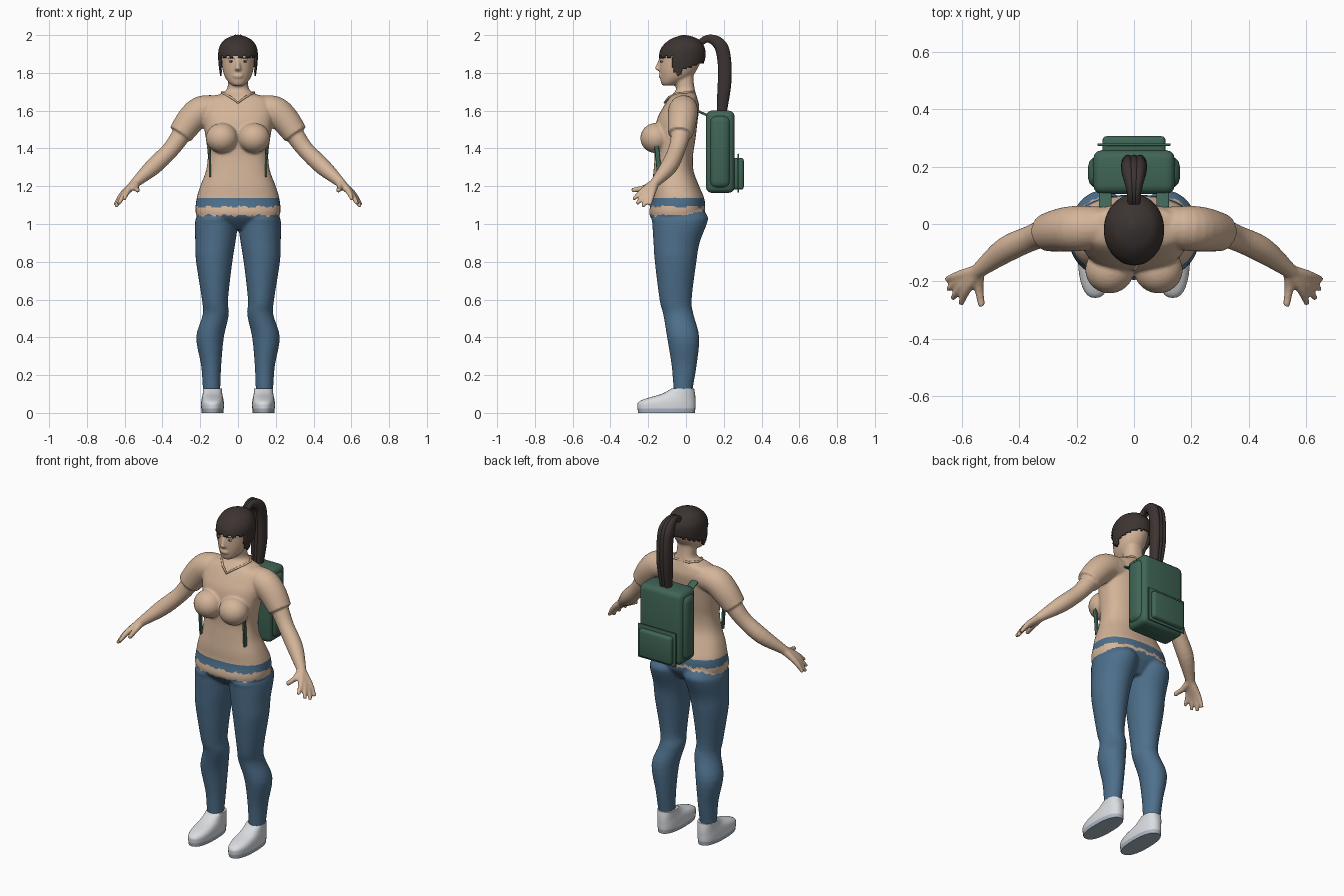
import bpy, bmesh, math
from mathutils import Vector

cube = bpy.data.objects.get("Cube")
if cube:
    bpy.data.objects.remove(cube, do_unlink=True)


def material(name, r, g, b):
    m = bpy.data.materials.new(name)
    m.use_nodes = True
    m.diffuse_color = (r, g, b, 1)
    bsdf = next(n for n in m.node_tree.nodes if n.type == 'BSDF_PRINCIPLED')
    bsdf.inputs["Base Color"].default_value = (r, g, b, 1)
    return m


SKIN = material("skin", .66, .46, .32)
DENIM = material("denim blue", .075, .16, .26)
HAIR = material("dark brown hair", .045, .034, .031)
GREEN = material("canvas green", .05, .13, .092)
WHITE = material("shoe white", .7, .72, .75)
SOLE = material("sole grey", .4, .47, .55)
EYE = material("eye white", .6, .58, .55)


def spline(rows, steps):
    """Catmull-Rom interpolation of tuples."""
    out, last = [], len(rows) - 1
    for i in range(last):
        a, b, c, d = (rows[max(0, min(last, i + k))] for k in (-1, 0, 1, 2))
        for s in range(steps):
            t = s / steps
            out.append([.5 * (2 * q + (r - p) * t + (2 * p - 5 * q + 4 * r - u) * t * t
                              + (3 * q - p - 3 * r + u) * t ** 3)
                        for p, q, r, u in zip(a, b, c, d)])
    return out + [list(rows[-1])]


def loft(bm, rows, steps=4, sides=24, power=2, upright=False, flip=1):
    """Closed skin through rings (x, y, z, half width, half depth)."""
    rows = spline(rows, steps)
    centres = [Vector((r[0] * flip, r[1], r[2])) for r in rows]
    rings = []
    for i, r in enumerate(rows):
        along = centres[min(i + 1, len(rows) - 1)] - centres[max(i - 1, 0)]
        along = Vector((0, 0, 1)) if upright else along.normalized()
        side = Vector((1, 0, 0))
        side = (side - along * side.dot(along)).normalized()
        up = along.cross(side)
        ring = []
        for k in range(sides):
            c, s = math.cos(math.tau * k / sides), math.sin(math.tau * k / sides)
            u = math.copysign(abs(c) ** (2 / power), c) * max(r[3], .001)
            v = math.copysign(abs(s) ** (2 / power), s) * max(r[4], .001)
            ring.append(bm.verts.new(centres[i] + side * u + up * v))
        rings.append(ring)
    for a, b in zip(rings, rings[1:]):
        for k in range(sides):
            n = (k + 1) % sides
            bm.faces.new((a[k], a[n], b[n], b[k]))
    bm.faces.new(rings[0])
    bm.faces.new(rings[-1])


def slab(z, w, front, back):
    return (0, (front + back) / 2, z, w, (back - front) / 2)


def ball(bm, centre, radii):
    made = bmesh.ops.create_uvsphere(bm, u_segments=24, v_segments=14, radius=1)
    for v in made["verts"]:
        v.co = Vector(c + r * p for c, r, p in zip(centre, radii, v.co))


def box(bm, low, high, bevel):
    made = bmesh.ops.create_cube(bm, size=1)["verts"]
    for v in made:
        v.co = Vector(a + (b - a) * (p + .5) for a, b, p in zip(low, high, v.co))
    edges = list({e for v in made for e in v.link_edges})
    bmesh.ops.bevel(bm, geom=edges, offset=bevel, segments=3, profile=.5, affect='EDGES')


def finish(bm, name, mats, rule=None, angle=60):
    bmesh.ops.recalc_face_normals(bm, faces=bm.faces[:])
    mesh = bpy.data.meshes.new(name)
    bm.to_mesh(mesh)
    bm.free()
    ob = bpy.data.objects.new(name, mesh)
    bpy.context.collection.objects.link(ob)
    for m in mats:
        mesh.materials.append(m)
    bpy.ops.object.select_all(action='DESELECT')
    ob.select_set(True)
    bpy.context.view_layer.objects.active = ob
    if name == "body":
        remesh = ob.modifiers.new("Remesh", 'REMESH')
        remesh.mode, remesh.voxel_size = 'VOXEL', .007
        soft = ob.modifiers.new("Smooth", 'SMOOTH')
        soft.factor, soft.iterations = .5, 4
        for m in ("Remesh", "Smooth"):
            bpy.ops.object.modifier_apply(modifier=m)
    if rule:
        for f in ob.data.polygons:
            f.material_index = rule(f.center)
    bpy.ops.object.shade_smooth_by_angle(angle=math.radians(angle))
    return ob


# Body: trunk and neck
body = bmesh.new()
loft(body, [slab(*r) for r in (
    (.97, .12, -.12, .04), (1.02, .2, -.175, .08), (1.06, .224, -.195, .1),
    (1.13, .22, -.182, .098), (1.2, .2, -.18, .07), (1.28, .17, -.172, .04),
    (1.36, .16, -.166, .037), (1.45, .17, -.17, .05), (1.55, .185, -.155, .062),
    (1.62, .185, -.12, .07), (1.665, .165, -.09, .06), (1.69, .09, -.068, .052),
    (1.715, .058, -.052, .046), (1.76, .053, -.06, .04), (1.8, .05, -.06, .04))],
    sides=40, power=2.4, upright=True)
# Head with nose and lips
loft(body, [slab(*r) for r in (
    (1.733, .03, -.125, -.06), (1.75, .05, -.133, -.02), (1.78, .07, -.137, .03),
    (1.82, .082, -.14, .06), (1.87, .087, -.14, .08), (1.92, .09, -.133, .085),
    (1.96, .075, -.1, .07), (1.985, .035, -.05, .03))], sides=32, upright=True)
loft(body, [(0, -.134, 1.875, .009, .009), (0, -.147, 1.84, .01, .012),
            (0, -.152, 1.822, .016, .013), (0, -.135, 1.81, .012, .01)], upright=True)
ball(body, (0, -.135, 1.783), (.026, .012, .01))
FINGERS = ((.603, -.28, 1.13), (.632, -.26, 1.105), (.648, -.228, 1.09), (.652, -.192, 1.1))
for s in (1, -1):
    ball(body, (s * .085, -.16, 1.455), (.085, .082, .08))
    # Shoulder and short sleeve
    loft(body, [(.1, -.01, 1.61, .07, .07), (.19, -.015, 1.6, .079, .079),
                (.25, -.02, 1.55, .076, .076), (.305, -.03, 1.475, .066, .066)], flip=s)
    # Arm
    loft(body, [(.25, -.02, 1.55, .052, .052), (.305, -.03, 1.465, .05, .05),
                (.36, -.05, 1.39, .045, .045), (.447, -.09, 1.305, .045, .045),
                (.535, -.157, 1.226, .028, .028), (.555, -.175, 1.205, .024, .024)], flip=s)
    # Fingers fanning out of the palm, then the thumb
    wrist = Vector((.54, -.163, 1.22))
    for tip in FINGERS:
        knuckle = wrist.lerp(Vector(tip), .55) + Vector((.008, 0, .006))
        loft(body, [(*wrist, .024, .024), (*knuckle, .017, .017), (*tip, .01, .01)],
             sides=12, flip=s)
    loft(body, [(.54, -.165, 1.215, .022, .022), (.54, -.225, 1.19, .016, .016),
                (.53, -.287, 1.178, .013, .013)], sides=12, flip=s)
    # Leg
    loft(body, [(.1, .0, 1.09, .08, .08), (.109, -.03, 1.04, .109, .145),
                (.114, -.034, 1, .114, .144), (.12, -.05, .9, .106, .122),
                (.126, -.055, .8, .096, .11), (.122, -.055, .6, .069, .085),
                (.118, -.04, .52, .069, .08), (.148, -.015, .4, .073, .085),
                (.142, -.01, .25, .053, .066), (.14, -.015, .13, .046, .051),
                (.14, -.015, .07, .04, .045)], sides=32, upright=True, flip=s)


def clothing(c):
    jag = .004 * math.sin(70 * c.x) + .003 * math.sin(170 * c.x + 60 * c.y)
    trousers = c.z < 1.045 + .3 * max(0, c.y) + jag
    belt = 1.092 + jag < c.z < 1.138 + .3 * jag
    return int(abs(c.x) < .3 and (trousers or belt))


finish(body, "body", [SKIN, DENIM], clothing)

# Shirt collar with a shallow V at the front
curve = bpy.data.curves.new("collar", 'CURVE')
curve.dimensions, curve.bevel_depth = '3D', .006
line = curve.splines.new('POLY')
half = ((0, -.112, 1.643), (.04, -.09, 1.672), (.075, -.05, 1.69), (.085, 0, 1.696), (.05, .045, 1.698))
points = list(half) + [(-x, y, z) for x, y, z in half[:0:-1]]
line.points.add(len(points) - 1)
for p, co in zip(line.points, points):
    p.co = (*co, 1)
line.use_cyclic_u = True
curve.materials.append(SKIN)
bpy.context.collection.objects.link(bpy.data.objects.new("collar", curve))

# Eyes and brows
for side, s in (("left", 1), ("right", -1)):
    bm = bmesh.new()
    ball(bm, (s * .035, -.127, 1.861), (.014, .008, .006))
    finish(bm, side + "_eye", [EYE])
    bm = bmesh.new()
    ball(bm, (s * .035, -.133, 1.861), (.005, .004, .005))
    loft(bm, [(s * .017, -.139, 1.874, .002, .002), (s * .035, -.135, 1.878, .003, .003),
              (s * .054, -.119, 1.874, .002, .002)], sides=8, upright=True)
    finish(bm, side + "_pupil_and_brow", [HAIR])

# Hair cap, trimmed along the hairline
bm = bmesh.new()
loft(bm, [slab(*r) for r in (
    (1.77, .092, -.13, .05), (1.82, .1, -.14, .085), (1.88, .105, -.144, .102),
    (1.93, .101, -.132, .1), (1.97, .078, -.095, .075), (1.99, .045, -.055, .04),
    (2, .012, -.02, .0))], steps=6, sides=72, upright=True)


def below_hairline(c):
    jag = .008 * math.sin(18 * math.atan2(c.y, c.x))
    if c.y < -.07:
        return c.z < 1.885 + jag
    if c.y < -.02:
        return c.z < 1.785 + abs(c.y + .04) * .8
    return c.z < 1.825 + .35 * c.y + jag * .5


bmesh.ops.delete(bm, geom=[f for f in bm.faces if below_hairline(f.calc_center_median())],
                 context='FACES')
hair = finish(bm, "hair_cap", [HAIR])
hair.modifiers.new("Thickness", 'SOLIDIFY').thickness = .008

# Ponytail strands
bm = bmesh.new()
for dx in (-.021, 0, .021):
    loft(bm, [(dx * k, y, z, .024 * k, .036 * k) for y, z, k in (
        (.07, 1.955, .5), (.11, 1.98, .55), (.155, 1.97, .8), (.19, 1.93, 1), (.204, 1.85, 1),
        (.205, 1.77, 1), (.2, 1.7, .95), (.19, 1.6, .75))], sides=16)
finish(bm, "ponytail", [HAIR])

# Shoes
for side, s in (("left", 1), ("right", -1)):
    bm = bmesh.new()
    loft(bm, [(.135, (f + b) / 2, z, w, (b - f) / 2) for z, w, f, b in (
        (0, .057, -.253, .047), (.03, .06, -.257, .05), (.055, .06, -.253, .05),
        (.075, .057, -.215, .05), (.1, .052, -.13, .048), (.13, .05, -.075, .043))],
        sides=32, power=2.4, upright=True, flip=s)
    finish(bm, side + "_shoe", [WHITE, SOLE], lambda c: int(c.z < .026))

# Backpack: main bag, back panel, pocket with rim
bm = bmesh.new()
box(bm, (-.16, .125, 1.19), (.16, .235, 1.575), .035)
box(bm, (-.142, .105, 1.165), (.142, .257, 1.6), .03)
finish(bm, "backpack", [GREEN], angle=35)
bm = bmesh.new()
box(bm, (-.128, .272, 1.167), (.128, .281, 1.372), .004)
box(bm, (-.11, .24, 1.182), (.11, .306, 1.35), .015)
finish(bm, "backpack_pocket", [GREEN], angle=35)

# Straps: short upper tabs and slim side bands
for side, s in (("left", 1), ("right", -1)):
    bm = bmesh.new()
    loft(bm, [(.1, .03, 1.615, .022, .006), (.1, .07, 1.595, .022, .006),
              (.1, .125, 1.57, .022, .006)], sides=16, power=5, flip=s)
    loft(bm, [(.148, -.142, 1.25, .006, .012), (.149, -.15, 1.36, .006, .012),
              (.15, -.162, 1.45, .006, .01)], sides=16, power=5, flip=s)
    finish(bm, side + "_strap", [GREEN])
